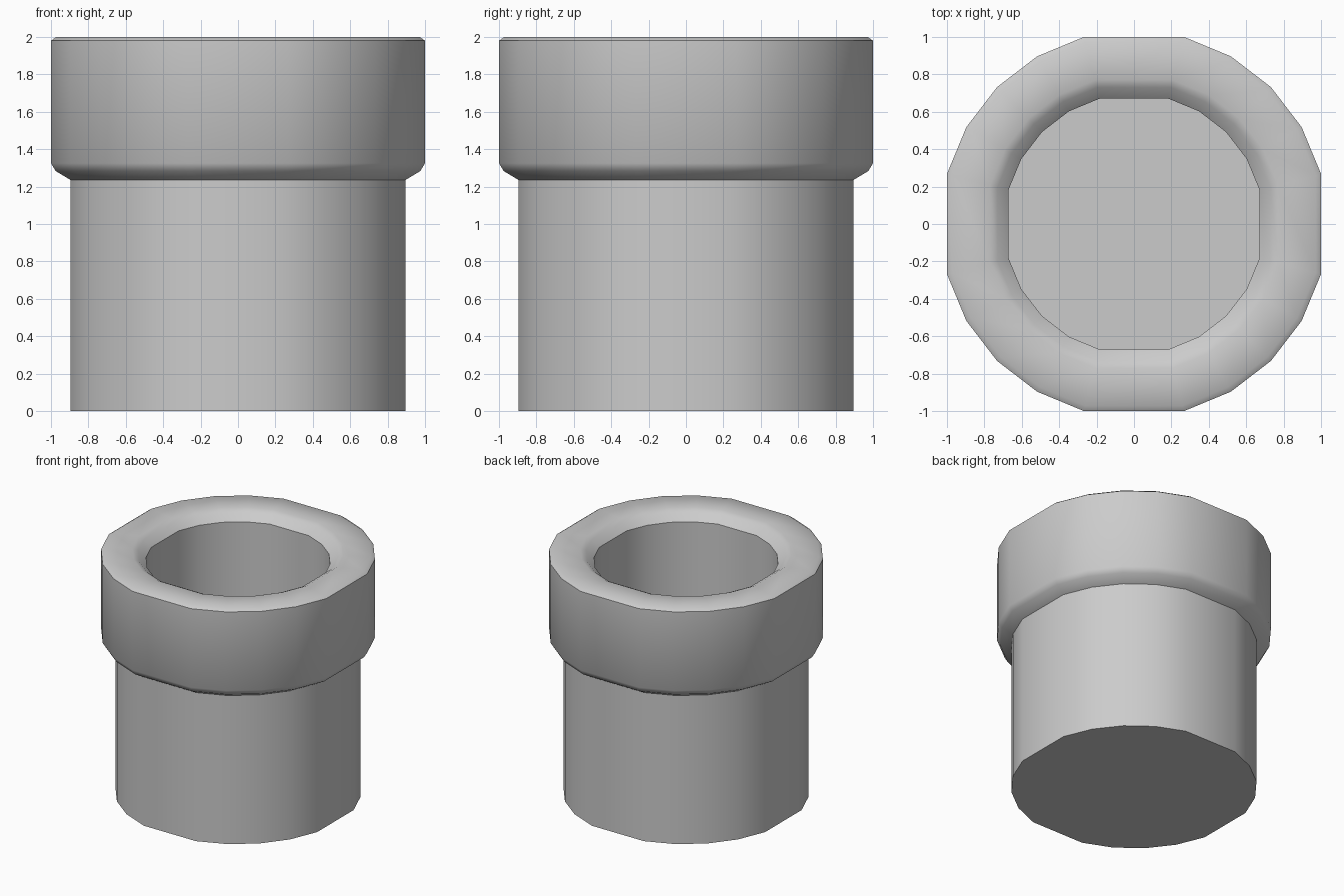
import bpy, bmesh, math

if "Cube" in bpy.data.objects:
    bpy.data.objects.remove(bpy.data.objects["Cube"])

# Cross-section: 15 degree steps with the four axis corners left out (20 sides).
# Profile distances are measured to the flat sides.
ANGLES = [math.radians(a) for a in range(0, 360, 15) if a % 90]
TO_CORNER = 1 / math.cos(math.radians(15))

# Outer wall, collar, rounded rim, then down the bore to its floor
PROFILE = [
    (0.895, 0.0), (0.895, 1.235),
    (0.975, 1.283), (1.0, 1.325), (1.0, 1.98),
    (0.972, 2.0), (0.77, 2.0), (0.73, 1.98),
    (0.672, 1.925), (0.672, 0.12),
]


def lathe(name, profile):
    bm = bmesh.new()
    rings = [[bm.verts.new((r * TO_CORNER * math.cos(a), r * TO_CORNER * math.sin(a), z))
              for a in ANGLES] for r, z in profile]
    n = len(ANGLES)
    for low, high in zip(rings, rings[1:]):
        for i in range(n):
            j = (i + 1) % n
            bm.faces.new((low[i], low[j], high[j], high[i]))
    bm.faces.new(rings[0][::-1])   # underside
    bm.faces.new(rings[-1])        # floor of the bore
    bmesh.ops.recalc_face_normals(bm, faces=bm.faces[:])
    mesh = bpy.data.meshes.new(name)
    bm.to_mesh(mesh)
    bm.free()
    obj = bpy.data.objects.new(name, mesh)
    bpy.context.collection.objects.link(obj)
    return obj


# Pipe with a wide collar
pipe = lathe("collared_pipe", PROFILE)
bpy.context.view_layer.objects.active = pipe
pipe.select_set(True)
bpy.ops.object.shade_smooth_by_angle(angle=math.radians(45))
